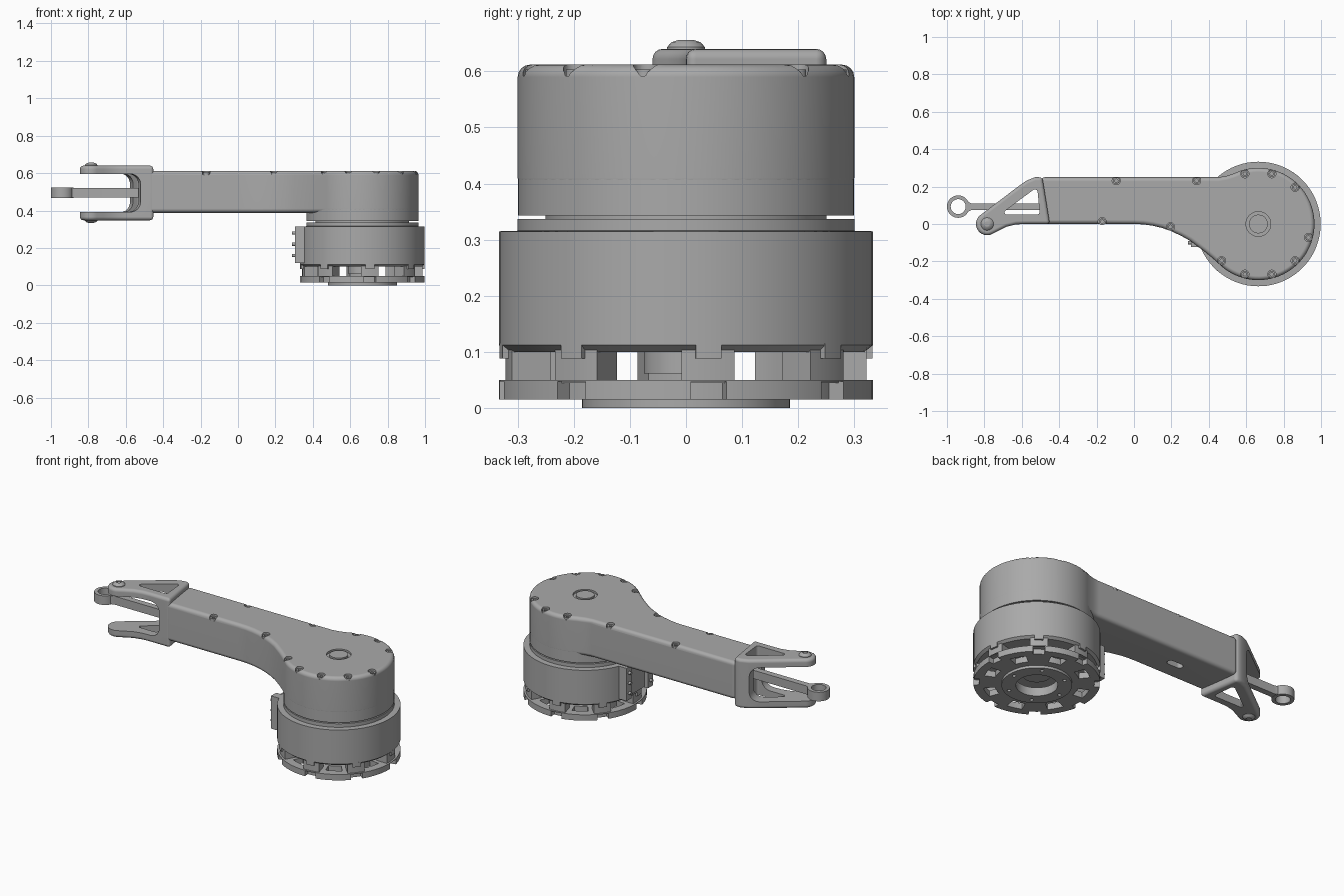
import bpy, bmesh, math
from math import cos, sin, radians
from mathutils import Matrix

cube = bpy.data.objects.get("Cube")
if cube:
    bpy.data.objects.remove(cube)

grey = bpy.data.materials.new("plain grey")
grey.use_nodes = True
grey.diffuse_color = (0.4, 0.4, 0.4, 1)
grey.node_tree.nodes["Principled BSDF"].inputs["Base Color"].default_value = grey.diffuse_color

CX = 0.665          # drum axis
MID = 0.495         # mid height of the arm


def make(name, bm):
    bmesh.ops.recalc_face_normals(bm, faces=bm.faces)
    mesh = bpy.data.meshes.new(name)
    bm.to_mesh(mesh)
    bm.free()
    mesh.materials.append(grey)
    ob = bpy.data.objects.new(name, mesh)
    bpy.context.collection.objects.link(ob)
    return ob


def add_prism(bm, pts, z0, z1):
    face = bm.faces.new([bm.verts.new((x, y, z0)) for x, y in pts])
    top = bmesh.ops.extrude_face_region(bm, geom=[face])["geom"]
    bmesh.ops.translate(bm, vec=(0, 0, z1 - z0),
                        verts=[v for v in top if isinstance(v, bmesh.types.BMVert)])


def add_box(bm, x0, x1, y0, y1, z0, z1):
    add_prism(bm, [(x0, y0), (x1, y0), (x1, y1), (x0, y1)], z0, z1)


def add_lathe(bm, profile, x=CX, y=0, steps=72):
    vs = [bm.verts.new((x + r, y, z)) for r, z in profile]
    es = [bm.edges.new((vs[i - 1], vs[i])) for i in range(len(vs))]
    bmesh.ops.spin(bm, geom=vs + es, cent=(x, y, 0), axis=(0, 0, 1),
                   angle=2 * math.pi, steps=steps, use_merge=True)
    bmesh.ops.remove_doubles(bm, verts=bm.verts, dist=1e-5)


def arc(x, y, r, a0, a1, n=8):
    return [(x + r * cos(radians(a0 + (a1 - a0) * i / n)),
             y + r * sin(radians(a0 + (a1 - a0) * i / n))) for i in range(n + 1)]


def sector(r0, r1, mid, half):
    return arc(CX, 0, r1, mid - half, mid + half) + arc(CX, 0, r0, mid + half, mid - half)


def finish(ob, bevel=0, cutters=(), segments=4):
    """Bevel, cut, bake the result and shade it."""
    if bevel:
        m = ob.modifiers.new("Bevel", "BEVEL")
        m.width, m.segments, m.angle_limit = bevel, segments, radians(50)
    for c in cutters:
        m = ob.modifiers.new("Cut", "BOOLEAN")
        m.operation, m.object, m.solver = "DIFFERENCE", c, "EXACT"
    if ob.modifiers:
        dg = bpy.context.evaluated_depsgraph_get()
        baked = bpy.data.meshes.new_from_object(ob.evaluated_get(dg))
        ob.modifiers.clear()
        ob.data = baked
    for c in cutters:
        bpy.data.objects.remove(c)
    bpy.ops.object.select_all(action="DESELECT")
    ob.select_set(True)
    bpy.context.view_layer.objects.active = ob
    bpy.ops.object.shade_smooth_by_angle(angle=radians(32))
    ob.modifiers.new("Weighted", "WEIGHTED_NORMAL").keep_sharp = True
    return ob


# Arm shell: straight beam flowing into a round head
outline = [(-0.5, 0.25), (0.45, 0.25), (0.49, 0.256)]
outline += arc(CX, 0, 0.30, 116, -130, 60)
outline += [(0.42, -0.183), (0.37, -0.142), (0.3, -0.09), (0.25, -0.062), (0.2, -0.039),
            (0.15, -0.021), (0.1, -0.009), (0.05, -0.002), (0, 0), (-0.48, 0)]
bm = bmesh.new()
add_prism(bm, outline, 0.388, 0.612)
arm = make("arm_shell", bm)

screws = [(0.195, -0.015), (-0.17, 0.012), (-0.48, 0.018), (-0.52, 0.232),
          (-0.095, 0.232), (0.335, 0.232)]
screws += [(CX + 0.278 * cos(radians(a)), 0.278 * sin(radians(a)))
           for a in (45, 75, 105, -15, -45, -75, -105, -135)]
bm = bmesh.new()
for x, y in screws:
    add_lathe(bm, [(0, 0.592), (0.022, 0.592), (0.022, 0.7), (0, 0.7)], x, y, 20)
add_lathe(bm, [(0.05, 0.6), (0.066, 0.6), (0.066, 0.65), (0.05, 0.65)])
pockets = make("pockets", bm)
bm = bmesh.new()
add_prism(bm, arc(-0.15, 0.12, 0.02, -90, 90) + arc(-0.21, 0.12, 0.02, 90, 270), 0.3, 0.42)
finish(arm, 0.022, [pockets, make("underside_slot", bm)])

# Cover screws with sockets
bm = bmesh.new()
for x, y in screws:
    top = 0.618 if x < -0.5 else 0.603
    add_lathe(bm, [(0, 0.59), (0.018, 0.59), (0.018, top), (0.009, top),
                   (0.009, 0.594), (0, 0.594)], x, y, 18)
finish(make("cover_screws", bm))

# Lower skirt of the round head
bm = bmesh.new()
add_lathe(bm, [(0, 0.343), (0.2995, 0.343), (0.2995, 0.44), (0, 0.44)])
finish(make("head_skirt", bm))

# Fork at the arm tip, with a slanted slot and triangular windows
bm = bmesh.new()
tip = [(-0.49, 0.25), (-0.53, 0.25), (-0.575, 0.232), (-0.62, 0.2)]
tip += arc(-0.785, 0, 0.06, 130, 300, 14)
tip += [(-0.72, -0.034), (-0.68, -0.014), (-0.63, -0.002), (-0.58, 0), (-0.45, 0)]
add_prism(bm, tip, 0.348, 0.64)
fork = make("fork", bm)

bm = bmesh.new()
add_box(bm, -0.7, 0, -0.6, 0.6, 0.392, 0.596)
bmesh.ops.transform(bm, verts=bm.verts, matrix=Matrix.Translation((-0.52, 0, 0))
                    @ Matrix.Rotation(radians(14), 4, "Z"))
ends = [e for e in bm.edges if abs(e.verts[0].co.z - e.verts[1].co.z) < 0.01
        and all(v.co.x > -0.8 for v in e.verts)
        and abs(e.verts[0].co.y - e.verts[1].co.y) > 1]
bmesh.ops.bevel(bm, geom=ends, offset=0.055, segments=6, profile=0.5, affect="EDGES")
slot = make("fork_slot", bm)
bm = bmesh.new()
window = arc(-0.68, 0.062, 0.012, 130, 270, 4) + arc(-0.52, 0.065, 0.015, 270, 365, 4)
window += arc(-0.53, 0.17, 0.015, 5, 130, 4)
add_prism(bm, window, 0.2, 0.8)
finish(fork, 0.018, [slot, make("fork_window", bm)])

# Fork pins, mirrored top and bottom
for name, s in (("upper_pin", 1), ("lower_pin", -1)):
    bm = bmesh.new()
    add_lathe(bm, [(0, MID + s * 0.12), (0.034, MID + s * 0.12), (0.034, MID + s * 0.148),
                   (0.026, MID + s * 0.157), (0.014, MID + s * 0.161), (0.014, MID + s * 0.155),
                   (0, MID + s * 0.155)], -0.785, 0, 28)
    finish(make(name, bm))

# Push rod with an eye
bm = bmesh.new()
add_lathe(bm, [(0.04, 0.468), (0.06, 0.468), (0.06, 0.522), (0.04, 0.522)], -0.94, 0.093, 36)
add_prism(bm, [(-0.9, 0.125), (-0.9, 0.06), (-0.87, 0.074), (-0.48, 0.074),
               (-0.48, 0.11), (-0.87, 0.11)], 0.47, 0.52)
finish(make("push_rod", bm))

# Drum housing with lower tabs
bm = bmesh.new()
add_lathe(bm, [(0, 0.1), (0.318, 0.1), (0.333, 0.112), (0.333, 0.315), (0.3, 0.316),
               (0.3, 0.337), (0.25, 0.337), (0.25, 0.346), (0, 0.346)])
finish(make("drum_housing", bm))

spokes = [7 + 45 * k for k in range(8)]
bm = bmesh.new()
for a in spokes:
    add_prism(bm, sector(0.3, 0.333, a, 4), 0.088, 0.115)
    add_prism(bm, sector(0.25, 0.322, a, 8.5), 0.045, 0.105)
finish(make("drum_posts", bm))

# Base plate with rim notches, slots and a raised mounting ring
bm = bmesh.new()
add_lathe(bm, [(0.11, 0.0), (0.185, 0.0), (0.185, 0.015), (0.333, 0.015), (0.333, 0.05),
               (0.11, 0.05)])
base = make("base_plate", bm)
bm = bmesh.new()
for a in spokes:
    add_prism(bm, sector(0.302, 0.4, a, 5.5), -0.1, 0.047)
    add_prism(bm, sector(0.225, 0.285, a + 22.5, 9), -0.1, 0.1)
for k in range(6):
    x, y = CX + 0.155 * cos(radians(60 * k)), 0.155 * sin(radians(60 * k))
    add_lathe(bm, [(0, -0.1), (0.01, -0.1), (0.01, 0.02), (0, 0.02)], x, y, 14)
finish(base, 0, [make("base_cuts", bm)])

# Central hub
bm = bmesh.new()
add_lathe(bm, [(0, 0.062), (0.075, 0.062), (0.075, 0.105), (0, 0.105)])
finish(make("hub", bm))

# Connector block on the drum side
bm = bmesh.new()
add_box(bm, 0.326, 0.4, -0.09, 0.09, 0.125, 0.31)
for s in (-1, 1):
    add_box(bm, 0.305, 0.4, s * 0.1 - 0.024, s * 0.1 + 0.024, 0.12, 0.315)
block = make("connector_block", bm)
bm = bmesh.new()
for s in (-1, 1):
    for z in (0.16, 0.22, 0.28):
        bmesh.ops.create_cone(bm, cap_ends=True, segments=14, radius1=0.009, radius2=0.009,
                              depth=0.03, matrix=Matrix.Translation((0.305, s * 0.1, z))
                              @ Matrix.Rotation(radians(90), 4, "Y"))
finish(block, 0, [make("connector_holes", bm)])
